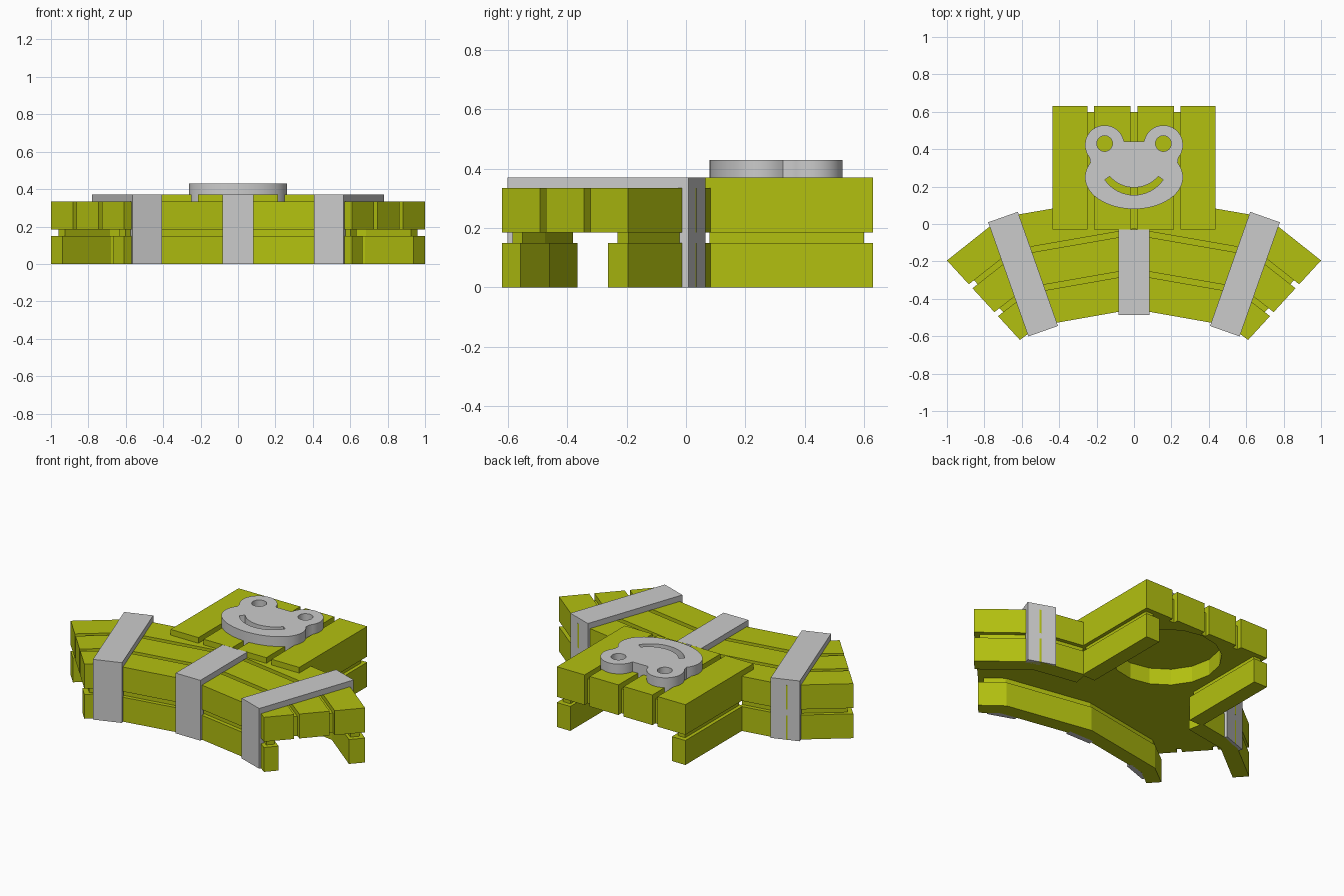
import bpy, bmesh, math
from mathutils import Vector, Matrix

cube = bpy.data.objects.get("Cube")
if cube:
    bpy.data.objects.remove(cube, do_unlink=True)


def material(name, rgb):
    m = bpy.data.materials.new(name)
    m.use_nodes = True
    m.diffuse_color = (*rgb, 1)
    m.node_tree.nodes["Principled BSDF"].inputs["Base Color"].default_value = (*rgb, 1)
    return m


GREEN = material("olive green", (0.45, 0.53, 0.005))
GREY = material("light grey", (0.6, 0.6, 0.6))


def finish(name, bm, mat):
    bmesh.ops.recalc_face_normals(bm, faces=bm.faces[:])
    me = bpy.data.meshes.new(name)
    bm.to_mesh(me)
    bm.free()
    me.materials.append(mat)
    ob = bpy.data.objects.new(name, me)
    bpy.context.collection.objects.link(ob)
    return ob


def select(ob):
    bpy.ops.object.select_all(action='DESELECT')
    ob.select_set(True)
    bpy.context.view_layer.objects.active = ob


def add_box(bm, x, y, z):
    size = [b - a for a, b in (x, y, z)]
    mid = [(a + b) / 2 for a, b in (x, y, z)]
    mat = Matrix.Translation(mid) @ Matrix.Diagonal((*size, 1))
    bmesh.ops.create_cube(bm, size=1, matrix=mat)


def box(name, x, y, z, mat=GREEN):
    bm = bmesh.new()
    add_box(bm, x, y, z)
    return finish(name, bm, mat)


# Half outline of the bent deck: middle, bend, end
BACK = [Vector(p) for p in ((0, 0.158), (0.71, 0.035), (1, -0.195))]
FRONT = [Vector(p) for p in ((0, -0.455), (0.51, -0.545), (0.61, -0.62))]


def edge(line, inset, start):
    mid, bend, end = line
    return [mid.lerp(bend, start), bend, end + (bend - end).normalized() * inset]


def band(name, a, b, z0, z1, inset=0.0, start=0.0, sides=(-1, 1)):
    """Bent strip covering fractions a..b of the deck depth."""
    rows = list(zip(edge(BACK, inset, start), edge(FRONT, inset, start)))
    bm = bmesh.new()
    for s in sides:
        rings = []
        for p, q in rows:
            u, v = p.lerp(q, a), p.lerp(q, b)
            rings.append([bm.verts.new((s * c.x, c.y, z))
                          for c, z in ((u, z0), (v, z0), (v, z1), (u, z1))])
        for r, t in zip(rings, rings[1:]):
            for i in range(4):
                j = (i + 1) % 4
                bm.faces.new((r[i], r[j], t[j], t[i]))
        bm.faces.new(rings[-1])
        if start:
            bm.faces.new(rings[0])
    bmesh.ops.remove_doubles(bm, verts=bm.verts[:], dist=0.0001)
    return finish(name, bm, GREEN)


LOW, SEAM, DECK, TOP = 0.15, 0.185, 0.335, 0.37
parts = []

# Bent deck planks with recessed gap strips
for name, a in (("back", 0), ("middle", 0.35), ("front", 0.7)):
    parts.append(band(name + "_deck_plank", a, a + 0.3, SEAM, DECK))
for name, a in (("back", 0.29), ("front", 0.64)):
    parts.append(band(name + "_gap_strip", a, a + 0.07, SEAM, DECK - 0.03, 0.035))

# Lower beams and the recessed seams above them
band("front_beam", 0.855, 1, 0, LOW)
band("front_seam", 0.88, 0.96, LOW, SEAM, 0.03)
for side, s in (("left", 1), ("right", -1)):
    band(side + "_back_beam", 0, 0.16, 0, LOW, 0, 0.6, (s,))
    band(side + "_back_seam", 0.04, 0.13, LOW, SEAM, 0.03, 0.6, (s,))
    xs = sorted((s * 0.345, s * 0.437))
    box(side + "_platform_beam", xs, (0.07, 0.63), (0, LOW))
    xs = sorted((s * 0.365, s * 0.415))
    box(side + "_platform_seam", xs, (0.08, 0.6), (LOW, SEAM))
    # Raised platform planks
    for name, x0, x1 in (("inner", 0.018, 0.213), ("outer", 0.248, 0.437)):
        xs = sorted((s * x0, s * x1))
        parts.append(box(f"{side}_{name}_platform_plank", xs, (-0.03, 0.63), (SEAM, TOP)))
parts.append(box("platform_filler", (-0.42, 0.42), (0.06, 0.6), (SEAM, DECK)))

# Round recess under the platform
bm = bmesh.new()
bmesh.ops.create_cone(bm, cap_ends=True, segments=16, radius1=0.31, radius2=0.31,
                      depth=0.2, matrix=Matrix.Translation((0, 0.28, 0.185)))
cutter = finish("recess_cutter", bm, GREEN)
cutter.hide_render = True
for ob in parts:
    if "middle" in ob.name or "front" in ob.name:
        continue
    mod = ob.modifiers.new("recess", 'BOOLEAN')
    mod.operation, mod.solver, mod.object = 'DIFFERENCE', 'EXACT', cutter
    select(ob)
    bpy.ops.object.modifier_apply(modifier=mod.name)
bpy.data.objects.remove(cutter, do_unlink=True)


# Straps folded over the deck
def strap(name, length, loc, turn, back_leg):
    h, w, t = length / 2, 0.084, 0.033
    bm = bmesh.new()
    add_box(bm, (-w, w), (-h, h), (DECK, TOP))
    add_box(bm, (-w, w), (-h, t - h), (0, DECK))
    if back_leg:
        add_box(bm, (-w, w), (h - t, h), (0, DECK))
    ob = finish(name, bm, GREY)
    ob.location = (*loc, 0)
    ob.rotation_euler.z = turn


strap("centre_strap", 0.455, (0, -0.258), 0, False)
for side, s in (("left", 1), ("right", -1)):
    strap(side + "_strap", 0.647, (s * 0.593, -0.268), -s * math.radians(19.4), True)


# Animal face emblem: one outline with eye and mouth openings
def arc(cx, cy, rx, ry, a0, a1, n):
    angles = [math.radians(a0 + (a1 - a0) * i / n) for i in range(n + 1)]
    return [(cx + rx * math.cos(a), cy + ry * math.sin(a)) for a in angles]


half = arc(0.157, 0.423, 0.105, 0.105, 170, -40, 20) + arc(0, 0.25, 0.262, 0.17, 27, -90, 20)
outline = half + [(-x, y) for x, y in reversed(half[:-1])]
mouth = arc(0, 0.345, 0.19, 0.19, -35, -145, 16) + arc(0, 0.366, 0.171, 0.171, -139.5, -40.5, 16)
eyes = [arc(s * 0.157, 0.43, 0.042, 0.042, 0, 345, 23) for s in (-1, 1)]

curve = bpy.data.curves.new("face_emblem", 'CURVE')
curve.dimensions, curve.fill_mode, curve.extrude = '2D', 'BOTH', 0.0475
for pts in [outline, mouth] + eyes:
    sp = curve.splines.new('POLY')
    sp.points.add(len(pts) - 1)
    for p, (x, y) in zip(sp.points, pts):
        p.co = (x, y, 0, 1)
    sp.use_cyclic_u = True
curve.materials.append(GREY)
emblem = bpy.data.objects.new("face_emblem", curve)
bpy.context.collection.objects.link(emblem)
emblem.location.z = DECK + 0.0475
select(emblem)
bpy.ops.object.convert(target='MESH')
bpy.ops.object.shade_smooth_by_angle(angle=math.radians(35))
